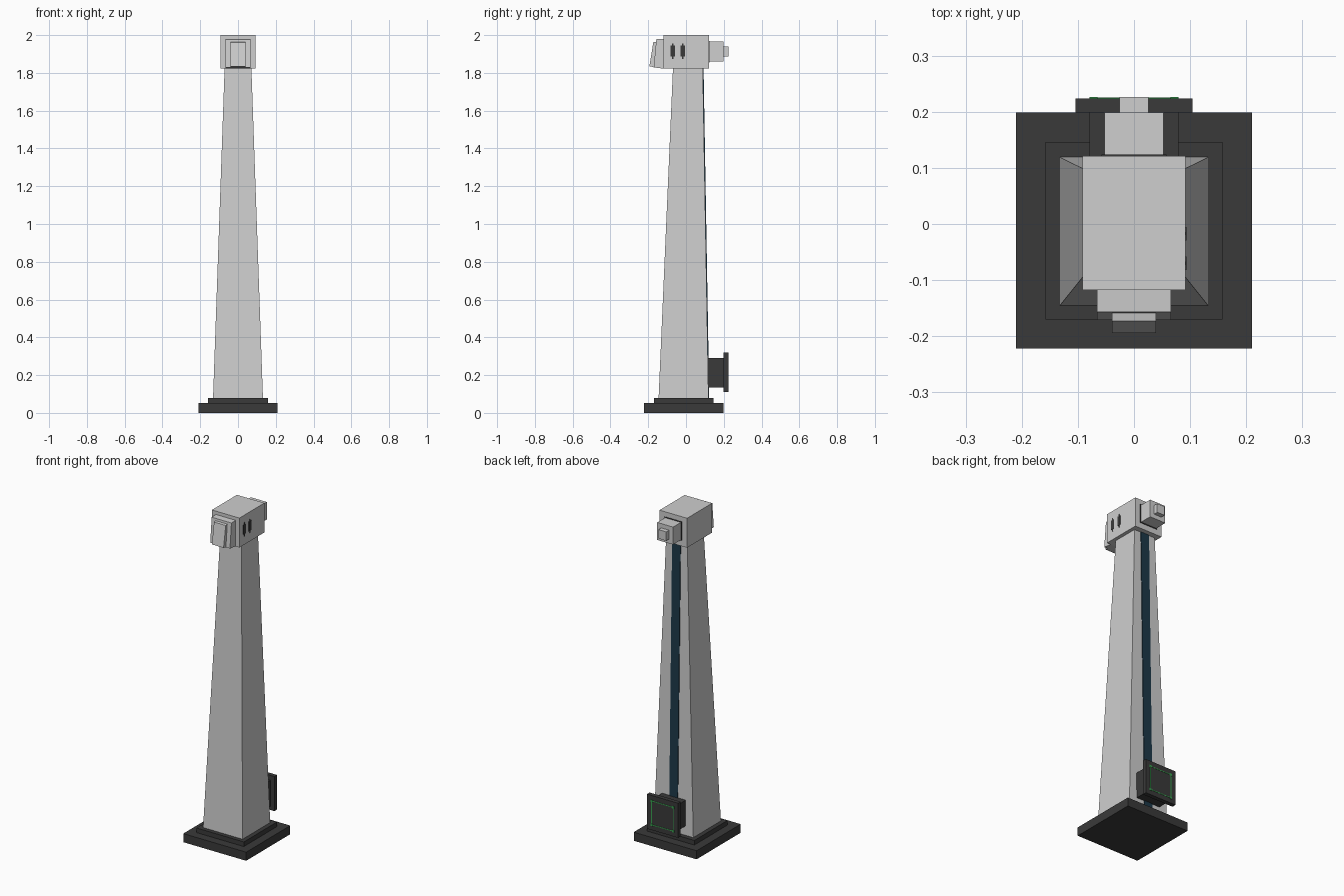
import bpy, bmesh

if "Cube" in bpy.data.objects:
    bpy.data.objects.remove(bpy.data.objects["Cube"])

def material(name, rgb):
    m = bpy.data.materials.new(name)
    m.diffuse_color = (*rgb, 1)
    m.use_nodes = True
    m.node_tree.nodes["Principled BSDF"].inputs["Base Color"].default_value = m.diffuse_color
    return m

LIGHT = material("light grey", (0.62, 0.62, 0.62))
DARK = material("charcoal", (0.042, 0.042, 0.042))
BLUE = material("dark blue", (0.012, 0.04, 0.065))
GREEN = material("green", (0.04, 0.36, 0.08))

def loft(name, ring_a, ring_b, mat):
    """Solid between two matching rings of points."""
    bm = bmesh.new()
    a = [bm.verts.new(p) for p in ring_a]
    b = [bm.verts.new(p) for p in ring_b]
    n = len(a)
    bm.faces.new(a)
    bm.faces.new(b)
    for i in range(n):
        j = (i + 1) % n
        bm.faces.new((a[i], a[j], b[j], b[i]))
    bmesh.ops.recalc_face_normals(bm, faces=bm.faces)
    me = bpy.data.meshes.new(name)
    bm.to_mesh(me)
    bm.free()
    me.materials.append(mat)
    ob = bpy.data.objects.new(name, me)
    bpy.context.collection.objects.link(ob)
    return ob

def rect(x0, x1, y0, y1, z):
    return [(x0, y0, z), (x1, y0, z), (x1, y1, z), (x0, y1, z)]

def box(name, x0, x1, y0, y1, z0, z1, mat):
    return loft(name, rect(x0, x1, y0, y1, z0), rect(x0, x1, y0, y1, z1), mat)

def side_profile(name, half, yz, mat):
    return loft(name, [(-half, y, z) for y, z in yz], [(half, y, z) for y, z in yz], mat)

# Stepped base
box("base_plate", -0.21, 0.21, -0.222, 0.199, 0, 0.052, DARK)
box("base_step", -0.158, 0.158, -0.17, 0.146, 0.052, 0.08, DARK)

# Tapered column and the stripe running up its back
loft("column", rect(-0.132, 0.132, -0.145, 0.119, 0.08),
     rect(-0.071, 0.071, -0.069, 0.089, 1.822), LIGHT)
side_profile("back_stripe", 0.028,
             [(0.11, 0.08), (0.123, 0.08), (0.093, 1.822), (0.08, 1.822)], BLUE)

# Head block with tilted front lens parts
box("head", -0.092, 0.092, -0.118, 0.121, 1.822, 2.0, LIGHT)
side_profile("front_housing", 0.066,
             [(-0.116, 1.98), (-0.157, 1.978), (-0.171, 1.829), (-0.116, 1.822)], LIGHT)
side_profile("front_panel", 0.039,
             [(-0.157, 1.965), (-0.173, 1.962), (-0.194, 1.835), (-0.168, 1.83)], LIGHT)

# Rear of head
box("rear_gasket", -0.058, 0.058, 0.12, 0.124, 1.856, 1.97, DARK)
box("rear_housing", -0.053, 0.053, 0.121, 0.199, 1.86, 1.966, LIGHT)
box("rear_knob", -0.026, 0.026, 0.199, 0.226, 1.886, 1.94, LIGHT)

# Two slots on the right side of the head
for i, y in enumerate((-0.07, -0.017)):
    box(f"side_slot_{i}", 0.09, 0.0935, y - 0.012, y + 0.012, 1.886, 1.944, DARK)
    box(f"side_slot_pin_{i}", 0.09, 0.093, y - 0.003, y + 0.003, 1.873, 1.956, DARK)

# Control box near the foot with its screen
box("control_box", -0.079, 0.079, 0.1, 0.199, 0.135, 0.291, DARK)
box("control_screen", -0.104, 0.104, 0.199, 0.224, 0.111, 0.32, DARK)

# Green outline on the screen with corner marks
cz, r, w, c = 0.215, 0.072, 0.0025, 0.007
for s in (-1, 1):
    box("screen_line_side", s * r - w, s * r + w, 0.223, 0.2255, cz - r, cz + r, GREEN)
    box("screen_line_level", -r, r, 0.223, 0.2255, cz + s * r - w, cz + s * r + w, GREEN)
    for t in (-1, 1):
        x, z = s * r, cz + t * r
        box("screen_corner", x - c, x + c, 0.223, 0.226, z - c, z + c, GREEN)
